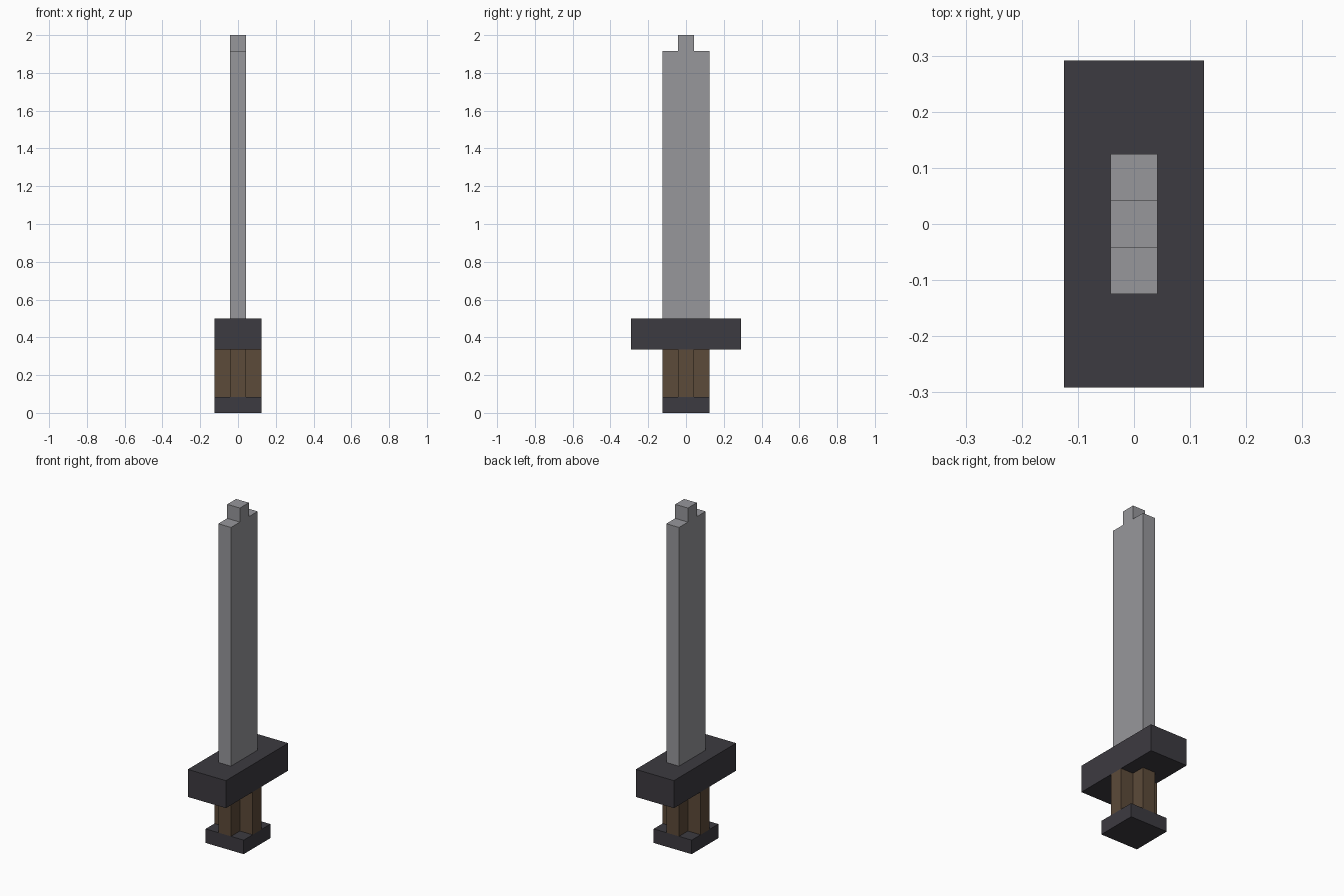
import bpy
import bmesh
from mathutils import Vector

U = 1 / 12  # building unit of the blocky style

cube = bpy.data.objects.get("Cube")
if cube:
    bpy.data.objects.remove(cube, do_unlink=True)


def material(name, color):
    mat = bpy.data.materials.new(name)
    mat.use_nodes = True
    mat.diffuse_color = (*color, 1)
    mat.node_tree.nodes["Principled BSDF"].inputs["Base Color"].default_value = (*color, 1)
    return mat


def prism(name, outline, direction, mat):
    """Extrude a flat outline (in units) along a direction into a solid."""
    bm = bmesh.new()
    face = bm.faces.new([bm.verts.new(Vector(p) * U) for p in outline])
    top = bmesh.ops.extrude_face_region(bm, geom=[face], use_keep_orig=True)["geom"]
    moved = [v for v in top if isinstance(v, bmesh.types.BMVert)]
    bmesh.ops.translate(bm, verts=moved, vec=Vector(direction) * U)
    bmesh.ops.recalc_face_normals(bm, faces=bm.faces)
    mesh = bpy.data.meshes.new(name)
    bm.to_mesh(mesh)
    bm.free()
    mesh.materials.append(mat)
    obj = bpy.data.objects.new(name, mesh)
    bpy.context.collection.objects.link(obj)
    return obj


def block(name, half_x, half_y, bottom, top, mat):
    corners = [(-1, -1), (1, -1), (1, 1), (-1, 1)]
    outline = [(x * half_x, y * half_y, bottom) for x, y in corners]
    return prism(name, outline, (0, 0, top - bottom), mat)


steel = material("grey steel", (0.31, 0.31, 0.33))
iron = material("dark iron", (0.046, 0.043, 0.052))
wood = material("brown wood", (0.107, 0.069, 0.041))

# Pommel and crossguard
block("pommel", 1.5, 1.5, 0, 1, iron)
block("crossguard", 1.5, 3.5, 4.04, 6, iron)

# Grip: plus-shaped column, one arm turned through four quarter turns
arm = [(0.5, -0.5), (1.5, -0.5), (1.5, 0.5)]
plus = []
for turn in range(4):
    plus += [(x, y, 1) for x, y in arm]
    arm = [(-y, x) for x, y in arm]
prism("grip", plus, (0, 0, 3.04), wood)

# Blade: stepped side profile, mirrored across its centre line
half = [(1.5, 6), (1.5, 23), (0.5, 23), (0.5, 24)]
profile = half + [(-y, z) for y, z in reversed(half)]
prism("blade", [(-0.5, y, z) for y, z in profile], (1, 0, 0), steel)
